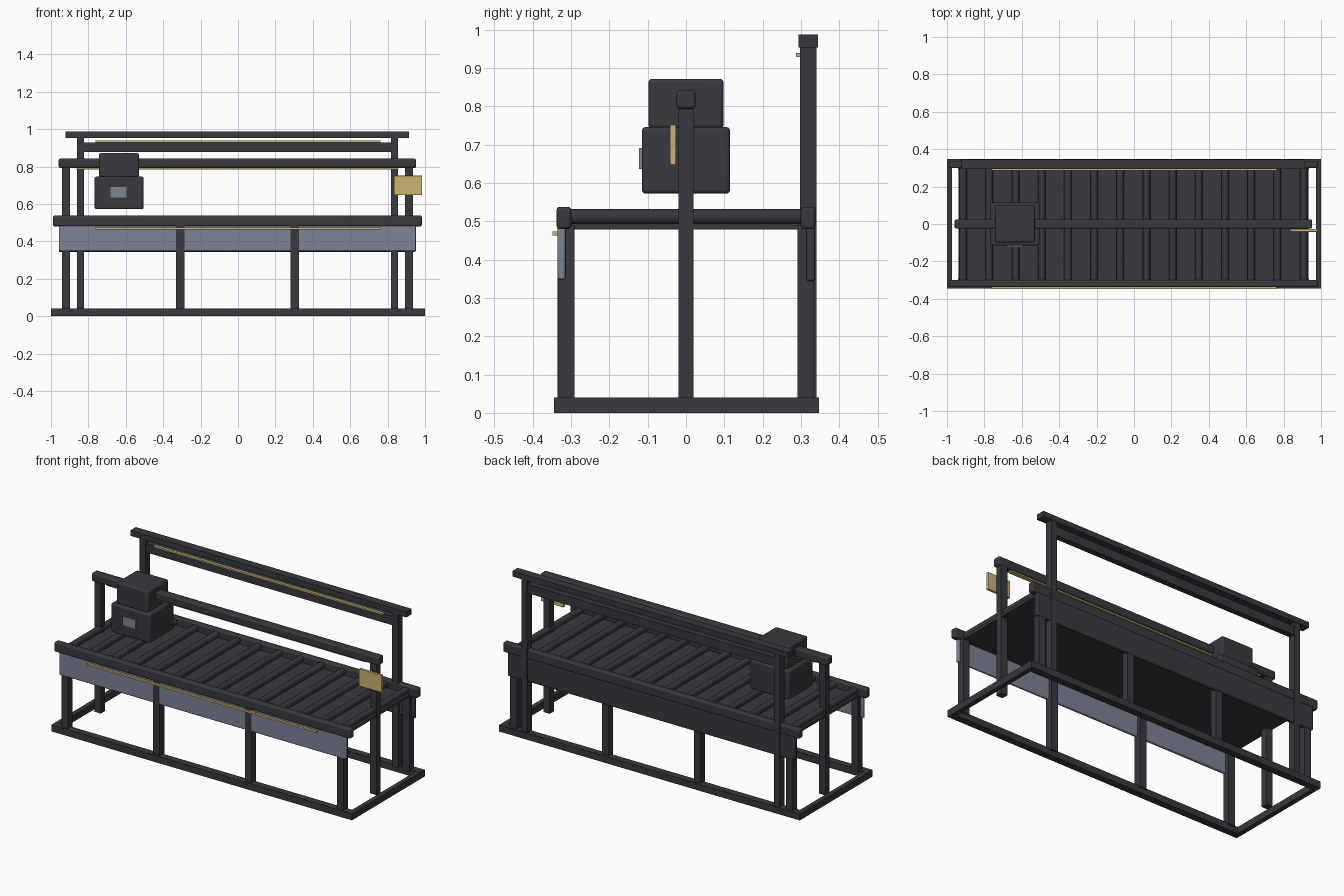
import bpy
import math

if "Cube" in bpy.data.objects:
    bpy.data.objects.remove(bpy.data.objects["Cube"])


def material(name, rgb):
    m = bpy.data.materials.new(name)
    m.diffuse_color = (*rgb, 1)
    m.use_nodes = True
    m.node_tree.nodes["Principled BSDF"].inputs["Base Color"].default_value = m.diffuse_color
    return m


DARK = material("charcoal metal", (0.041, 0.040, 0.049))
BLUE = material("blue grey panel", (0.205, 0.228, 0.305))
GOLD = material("brass trim", (0.60, 0.45, 0.165))


def box(name, x, y, z, mat=DARK, bevel=0.0):
    """Box from its (min, max) ranges, with optional rounded edges."""
    bpy.ops.mesh.primitive_cube_add(
        size=1, location=[(a + b) / 2 for a, b in (x, y, z)])
    ob = bpy.context.object
    ob.name = name
    ob.scale = [b - a for a, b in (x, y, z)]
    bpy.ops.object.transform_apply(location=False, rotation=False, scale=True)
    ob.data.materials.append(mat)
    if bevel:
        mod = ob.modifiers.new("rounded edges", 'BEVEL')
        mod.width = bevel
        mod.segments = 3
        bpy.ops.object.shade_smooth_by_angle()
    return ob


def around(c, half):
    return (c - half, c + half)


CX = -0.003  # centre of the upper structure

# Floor frame
for side, y in (("front", (-0.345, -0.303)), ("back", (0.305, 0.347))):
    box(f"base_rail_{side}", (-1, 1), y, (0, 0.04))
for side, x in (("left", (-1, -0.972)), ("right", (0.972, 1))):
    box(f"base_end_{side}", x, (-0.303, 0.305), (0, 0.04))

# Table legs
for i, x in enumerate((-0.917, -0.306, 0.306, 0.917)):
    front = -0.336 if i in (1, 2) else -0.333
    box(f"front_leg_{i}", around(CX + x, 0.022), (front, -0.291), (0.03, 0.49))
    box(f"back_leg_{i}", around(CX + x, 0.022), (0.291, 0.334), (0.03, 0.49))

# Conveyor bed and its rollers
box("bed_plate", around(CX, 0.935), (-0.305, 0.305), (0.478, 0.494))
for i in range(14):
    bpy.ops.mesh.primitive_cylinder_add(
        vertices=16, radius=0.02, depth=0.61,
        location=(CX - 0.91 + i * 0.14, 0, 0.512),
        rotation=(math.pi / 2, 0, 0))
    roller = bpy.context.object
    roller.name = f"roller_{i}"
    roller.data.materials.append(DARK)
    bpy.ops.object.shade_smooth_by_angle()

# Side rails and skirts
box("front_side_rail", around(CX, 0.986), (-0.338, -0.299), (0.48, 0.538), bevel=0.009)
box("back_side_rail", around(CX, 0.986), (0.299, 0.338), (0.48, 0.538), bevel=0.009)
box("front_skirt", around(CX, 0.954), (-0.335, -0.315), (0.348, 0.485), BLUE, 0.006)
box("back_skirt", around(CX, 0.954), (0.314, 0.337), (0.344, 0.485), bevel=0.006)
box("front_trim", around(0, 0.762), (-0.348, -0.334), (0.463, 0.473), GOLD)

# Centre gantry
for side, x in (("left", -0.917), ("right", 0.917)):
    box(f"gantry_post_{side}", around(CX + x, 0.021), around(0, 0.02), (0.01, 0.81))
box("gantry_beam", around(CX, 0.956), around(0, 0.025), (0.793, 0.842), bevel=0.009)
box("gantry_trim", around(CX, 0.86), around(0, 0.012), (0.785, 0.796), GOLD)

# Moving head with a small display
box("head_body", (-0.767, -0.505), (-0.115, 0.115), (0.572, 0.746), bevel=0.01)
box("head_cap", (-0.743, -0.530), (-0.098, 0.098), (0.742, 0.872), bevel=0.01)
box("head_display", (-0.682, -0.597), (-0.123, -0.114), (0.636, 0.692), BLUE)

# Control panel plate
box("control_panel", (0.834, 0.985), (-0.042, -0.026), (0.647, 0.752), GOLD, 0.003)

# Tall back frame
for side, x in (("left", -0.84), ("right", 0.84)):
    box(f"tall_post_{side}", around(CX + x, 0.019), (0.297, 0.341), (0.03, 0.96))
box("top_beam", around(CX, 0.918), (0.293, 0.344), (0.954, 0.987))
box("lower_beam", around(CX, 0.83), (0.302, 0.337), (0.877, 0.93))
box("back_trim", around(0, 0.762), (0.287, 0.304), (0.929, 0.939), GOLD)
